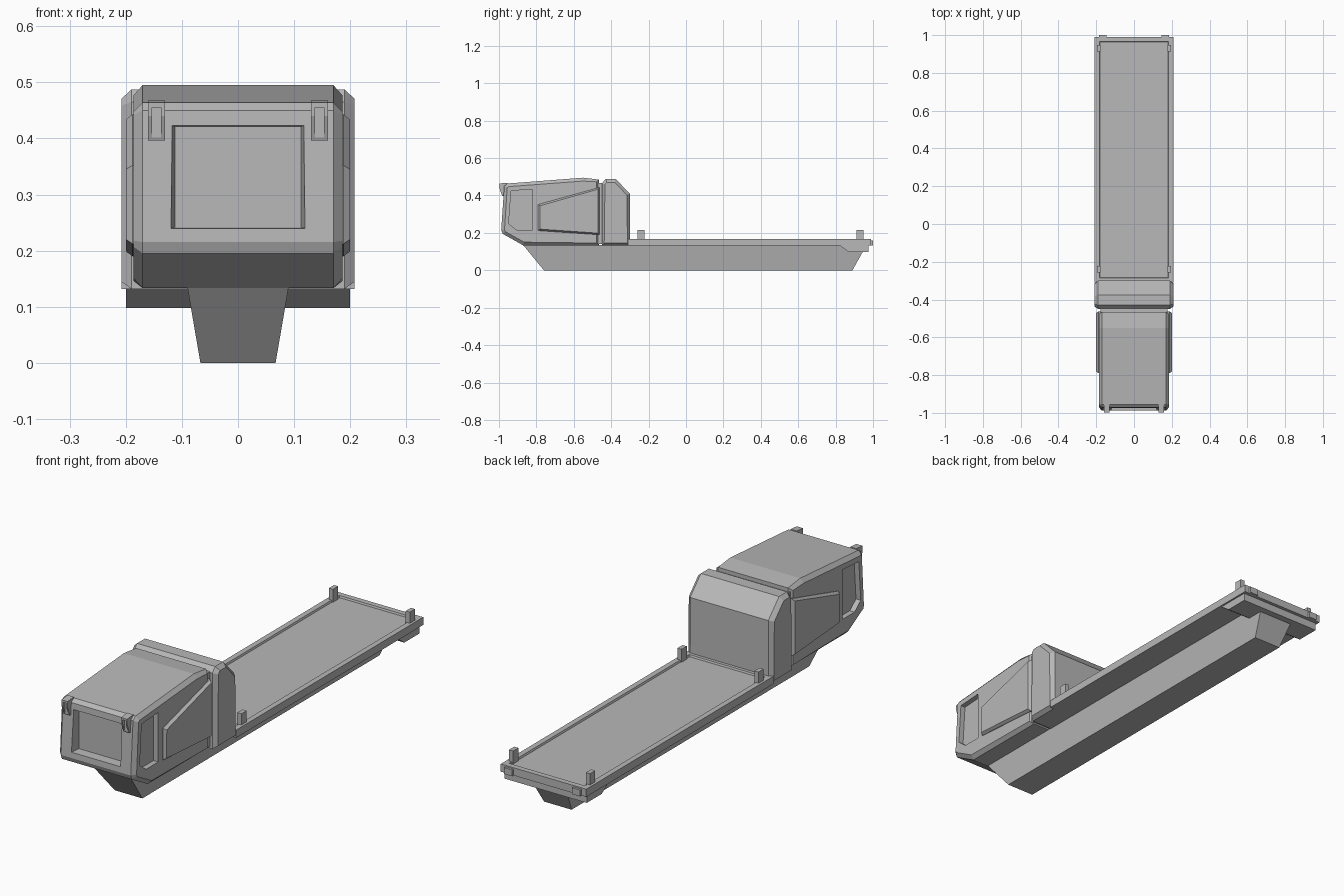
import bpy
import bmesh
from mathutils import Vector

cube = bpy.data.objects.get("Cube")
if cube:
    bpy.data.objects.remove(cube, do_unlink=True)

GREY = (0.48, 0.48, 0.48, 1)
grey = bpy.data.materials.new("plain grey")
grey.use_nodes = True
grey.diffuse_color = GREY
for node in grey.node_tree.nodes:
    if node.type == 'BSDF_PRINCIPLED':
        node.inputs["Base Color"].default_value = GREY


def finish(name, bm):
    bmesh.ops.recalc_face_normals(bm, faces=bm.faces)
    mesh = bpy.data.meshes.new(name)
    bm.to_mesh(mesh)
    bm.free()
    mesh.materials.append(grey)
    obj = bpy.data.objects.new(name, mesh)
    bpy.context.collection.objects.link(obj)
    return obj


def prism(name, profile, x0, x1, inset=0, raise_by=0):
    """Extrude a (y, z) side profile along x; optionally chamfer the two ends."""
    bm = bmesh.new()
    face = bm.faces.new([bm.verts.new((x0, y, z)) for y, z in profile])
    out = bmesh.ops.extrude_face_region(bm, geom=[face])
    moved = [v for v in out["geom"] if isinstance(v, bmesh.types.BMVert)]
    bmesh.ops.translate(bm, verts=moved, vec=(x1 - x0, 0, 0))
    bmesh.ops.recalc_face_normals(bm, faces=bm.faces)
    if inset:
        ends = [f for f in bm.faces if abs(f.normal.x) > 0.9]
        bmesh.ops.inset_individual(bm, faces=ends, thickness=inset, depth=raise_by)
    return finish(name, bm)


def box(name, x, y, z):
    return prism(name, [(y[0], z[0]), (y[1], z[0]), (y[1], z[1]), (y[0], z[1])], *x)


def cut(target, cutter):
    mod = target.modifiers.new("cut", 'BOOLEAN')
    mod.operation = 'DIFFERENCE'
    mod.solver = 'EXACT'
    mod.object = cutter
    bpy.context.view_layer.objects.active = target
    bpy.ops.object.modifier_apply(modifier=mod.name)
    bpy.data.objects.remove(cutter, do_unlink=True)


# Tapered keel under the whole body
keel = prism("keel", [(-0.76, 0), (0.89, 0), (0.965, 0.134), (-0.87, 0.134)], -0.09, 0.09)
for v in keel.data.vertices:
    if v.co.z < 0.01:
        v.co.x *= 0.067 / 0.09

# Long deck with a sunken panel
deck = box("deck", (-0.208, 0.208), (-0.31, 0.99), (0.132, 0.166))
bm = bmesh.new()
bm.from_mesh(deck.data)
top = [f for f in bm.faces if f.normal.z > 0.9]
bmesh.ops.inset_individual(bm, faces=top, thickness=0.034, depth=0)
bmesh.ops.inset_individual(bm, faces=top, thickness=0.004, depth=-0.008)
bm.to_mesh(deck.data)
bm.free()

# Rear underside block
prism("rear_bumper", [(0.82, 0.134), (0.87, 0.098), (0.975, 0.098), (0.975, 0.134)], -0.2, 0.2)

# Bulkhead behind the cab
prism("bulkhead", [(-0.45, 0.132), (-0.30, 0.132), (-0.30, 0.41), (-0.375, 0.487),
                   (-0.43, 0.487), (-0.45, 0.465)], -0.19, 0.19, 0.018, 0.018)
box("cab_joint", (-0.178, 0.178), (-0.48, -0.44), (0.14, 0.468))

# Chamfered cab shell
cab = prism("cab", [(-0.87, 0.133), (-0.465, 0.133), (-0.465, 0.485), (-0.55, 0.495),
                    (-0.955, 0.464), (-0.972, 0.45), (-0.988, 0.215), (-0.98, 0.195)],
            -0.17, 0.17, 0.018, 0.016)

# Windscreen recess, narrowing inwards
front = box("windscreen_cutter", (-0.125, 0.125), (-1.02, -0.945), (0.238, 0.425))
centre = Vector((0, 0, 0.33))
for v in front.data.vertices:
    if v.co.y > -0.96:
        v.co.x *= 0.9
        v.co.z = centre.z + (v.co.z - centre.z) * 0.96
cut(cab, front)

for side, s in (("left", 1), ("right", -1)):
    # Recessed side window
    cutter = prism("window_cutter", [(-0.82, 0.215), (-0.82, 0.433), (-0.935, 0.425),
                                     (-0.948, 0.25), (-0.905, 0.215)], s * 0.163, s * 0.25)
    cut(cab, cutter)

    # Raised side panel
    prism(side + "_side_panel", [(-0.79, 0.212), (-0.463, 0.19), (-0.463, 0.443), (-0.79, 0.352)],
          s * 0.17, s * 0.188, 0.012, 0.012)

    # Hook over the roof edge, with an open slot in its front
    hook = prism(side + "_roof_hook", [(-0.955, 0.40), (-0.955, 0.468), (-0.998, 0.464),
                                       (-0.998, 0.44), (-0.982, 0.396)], s * 0.13, s * 0.16)
    cut(hook, box("slot_cutter", (s * 0.137, s * 0.153), (-1.02, -0.984), (0.38, 0.455)))

    # Corner posts and rear clamps
    for end, y in (("front", -0.24), ("rear", 0.93)):
        box(f"{side}_{end}_post", (s * 0.177, s * 0.197), (y - 0.018, y + 0.018), (0.15, 0.215))
    box(side + "_rear_clamp", (s * 0.145, s * 0.185), (0.97, 1.0), (0.132, 0.16))
